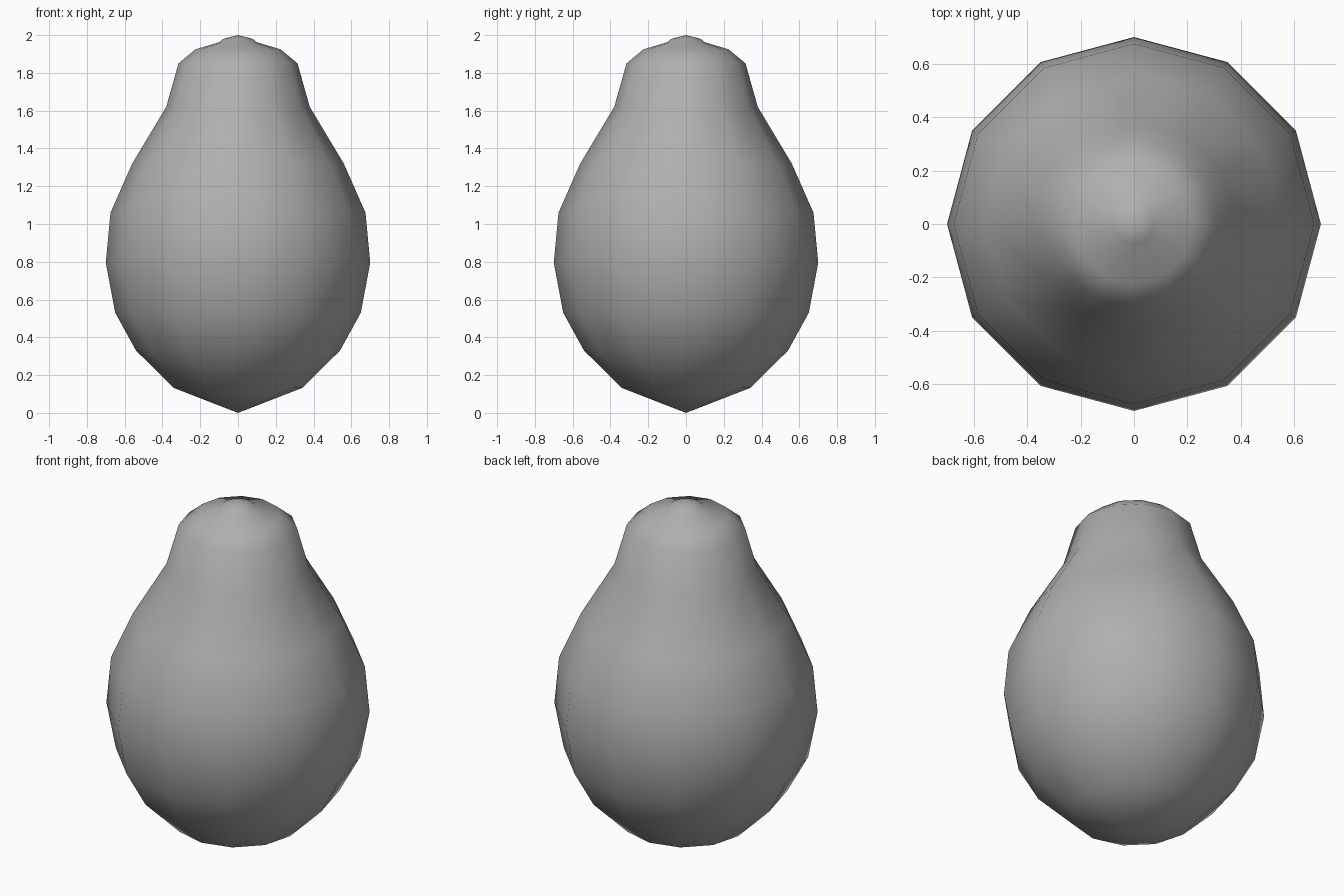
import bpy, bmesh
from math import sin, cos, tau

if "Cube" in bpy.data.objects:
    bpy.data.objects.remove(bpy.data.objects["Cube"])

SIDES = 12
# Radius and height of each ring, bottom to top
PROFILE = [(0.34, 0.132), (0.54, 0.33), (0.65, 0.53), (0.70, 0.795),
           (0.675, 1.06), (0.56, 1.32), (0.38, 1.62), (0.315, 1.85),
           (0.225, 1.925), (0.10, 1.962), (0.078, 1.98)]

# Pear-shaped body, turned around z with a pole at each end
bm = bmesh.new()
bottom = bm.verts.new((0, 0, 0))
top = bm.verts.new((0, 0, 2))
rings = [[bm.verts.new((r * cos(tau * i / SIDES), r * sin(tau * i / SIDES), z))
          for i in range(SIDES)] for r, z in PROFILE]
for i in range(SIDES):
    j = (i + 1) % SIDES
    bm.faces.new((bottom, rings[0][j], rings[0][i]))
    bm.faces.new((top, rings[-1][i], rings[-1][j]))
    for a, b in zip(rings, rings[1:]):
        bm.faces.new((a[i], a[j], b[j], b[i]))
for f in bm.faces:
    f.smooth = True

mesh = bpy.data.meshes.new("pear_body")
bm.to_mesh(mesh)
bm.free()

# Dark grey skin
skin = bpy.data.materials.new("dark_grey")
skin.diffuse_color = (0.43, 0.43, 0.43, 1)
skin.use_nodes = True
skin.node_tree.nodes["Principled BSDF"].inputs["Base Color"].default_value = skin.diffuse_color
mesh.materials.append(skin)
bpy.context.collection.objects.link(bpy.data.objects.new("pear_body", mesh))
